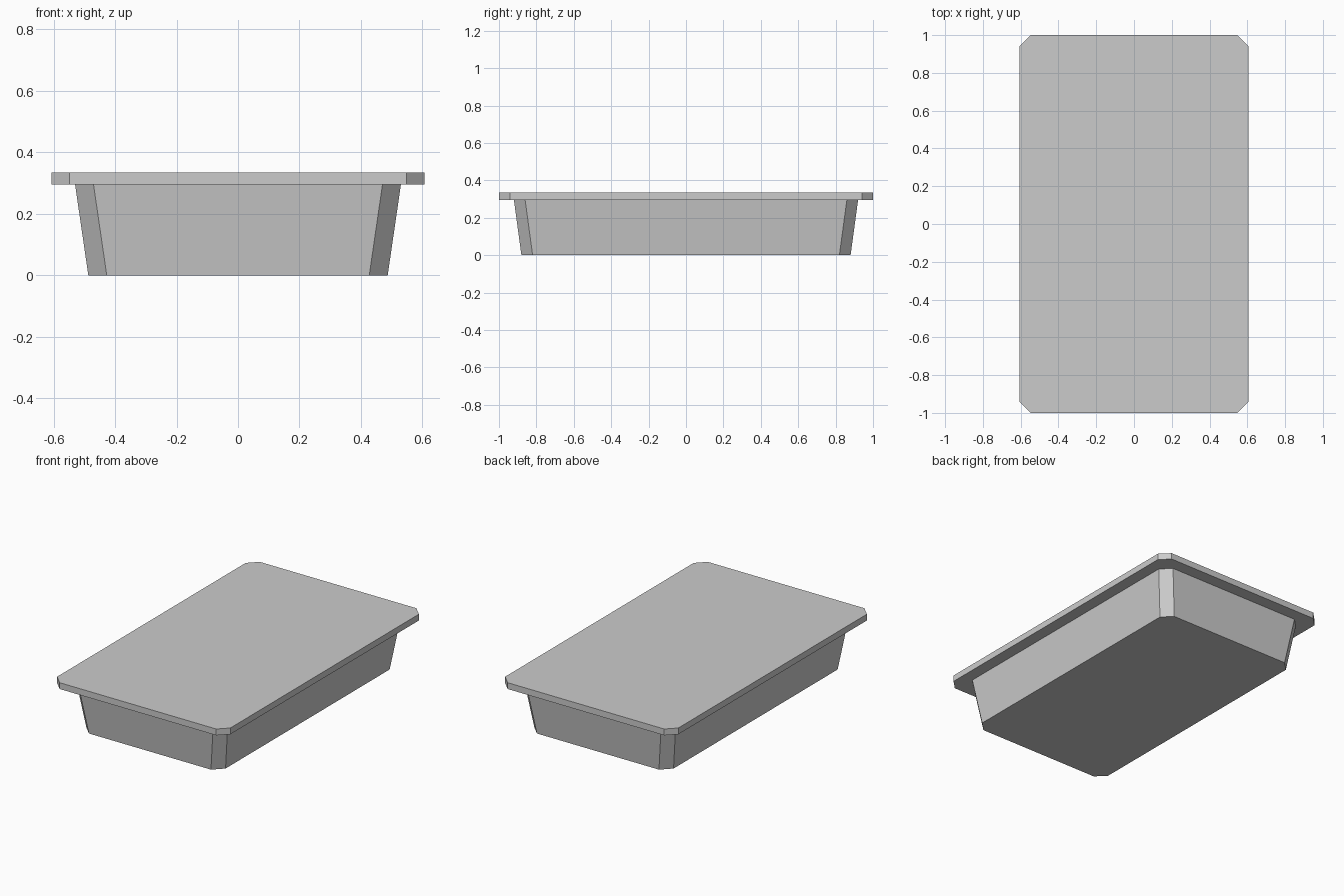
import bpy
import bmesh

default_cube = bpy.data.objects.get("Cube")
if default_cube:
    bpy.data.objects.remove(default_cube, do_unlink=True)

# Single plain grey
grey = bpy.data.materials.new("light_grey")
grey.use_nodes = True
colour = (0.6, 0.6, 0.6, 1.0)
grey.diffuse_color = colour
grey.node_tree.nodes["Principled BSDF"].inputs["Base Color"].default_value = colour


def cut_corner_ring(bm, half_x, half_y, cut, z):
    """Eight-cornered outline: a rectangle with its corners cut off."""
    ring = []
    for sx, sy in ((1, 1), (-1, 1), (-1, -1), (1, -1)):
        pair = [(sx * half_x, sy * (half_y - cut)), (sx * (half_x - cut), sy * half_y)]
        if sx * sy < 0:
            pair.reverse()
        ring += [bm.verts.new((x, y, z)) for x, y in pair]
    return ring


def loft(name, lower, upper):
    """Closed solid between two cut-corner outlines."""
    bm = bmesh.new()
    low, high = cut_corner_ring(bm, *lower), cut_corner_ring(bm, *upper)
    bm.faces.new(reversed(low))
    bm.faces.new(high)
    for i in range(len(low)):
        j = (i + 1) % len(low)
        bm.faces.new((low[i], low[j], high[j], high[i]))
    mesh = bpy.data.meshes.new(name)
    bm.to_mesh(mesh)
    bm.free()
    mesh.materials.append(grey)
    obj = bpy.data.objects.new(name, mesh)
    bpy.context.collection.objects.link(obj)
    return obj


RIM_Z, TOP_Z = 0.295, 0.335

# Tapered tray body, widening towards the rim
loft("tray_body", (0.487, 0.88, 0.06, 0), (0.53, 0.92, 0.06, RIM_Z))

# Flat overhanging lid
loft("lid", (0.606, 1, 0.058, RIM_Z), (0.606, 1, 0.058, TOP_Z))
